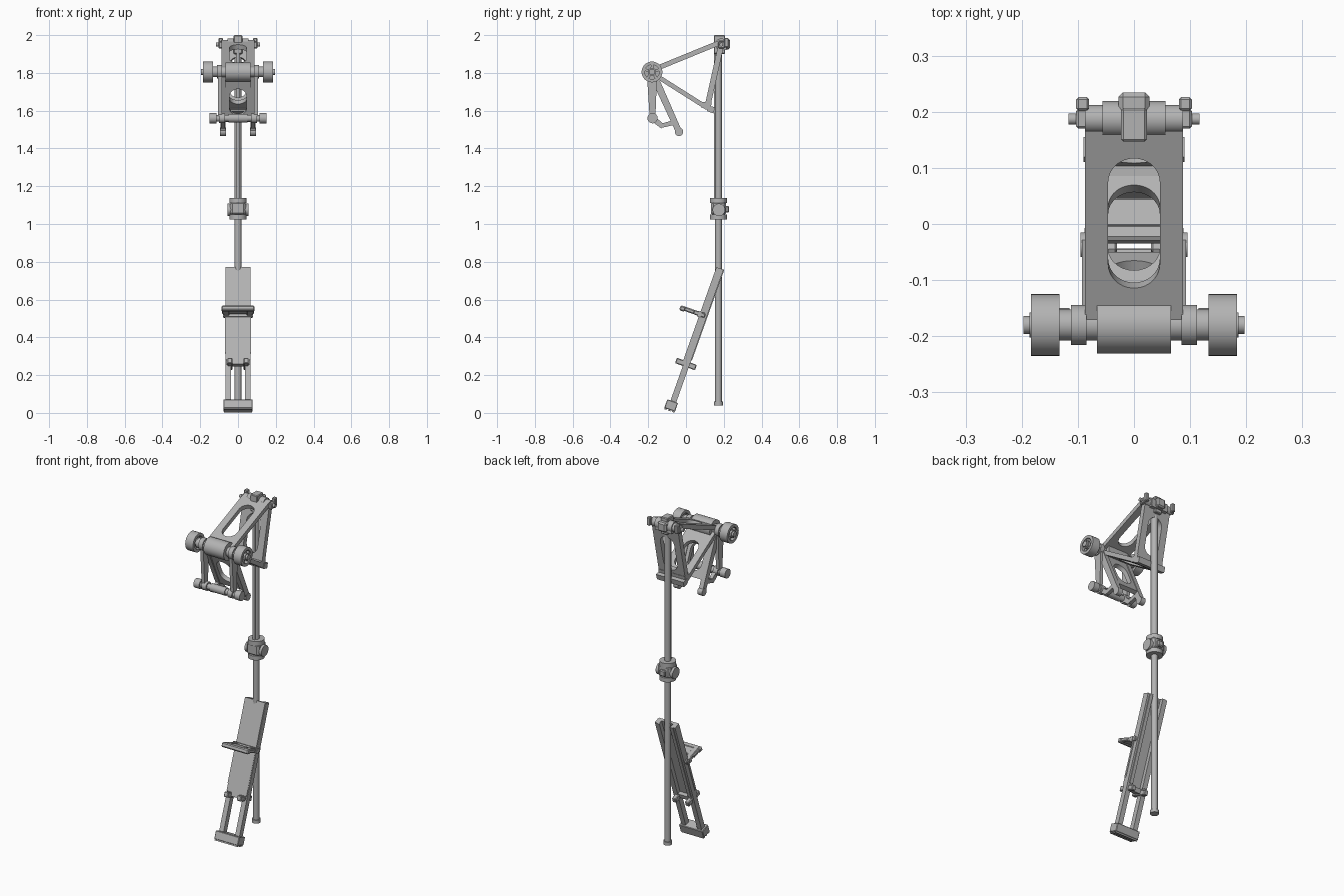
import bpy, bmesh, math
from mathutils import Matrix, Vector

cube = bpy.data.objects.get("Cube")
if cube:
    bpy.data.objects.remove(cube)

grey = bpy.data.materials.new("plain_grey")
grey.use_nodes = True
tone = (0.45, 0.45, 0.45, 1)
grey.diffuse_color = tone
grey.node_tree.nodes["Principled BSDF"].inputs["Base Color"].default_value = tone
parts = []


def finish(name, bm, matrix=Matrix()):
    bmesh.ops.recalc_face_normals(bm, faces=bm.faces)
    bm.transform(matrix)
    mesh = bpy.data.meshes.new(name)
    bm.to_mesh(mesh)
    bm.free()
    mesh.materials.append(grey)
    obj = bpy.data.objects.new(name, mesh)
    bpy.context.collection.objects.link(obj)
    parts.append(obj)
    return obj


def frame(p, q):
    """Local space: x stays sideways, y runs from p to q (given as y, z), z is the normal."""
    a, b = Vector((0, *p)), Vector((0, *q))
    d = (b - a).normalized()
    x = Vector((1, 0, 0))
    m = Matrix((x, d, x.cross(d))).transposed().to_4x4()
    m.translation = a
    return m, (b - a).length


def box(name, xs, ys, zs, matrix=Matrix(), bevel=0.0):
    bm = bmesh.new()
    bmesh.ops.create_cube(bm, size=1)
    for v in bm.verts:
        v.co = [(r[0] + r[1]) / 2 + c * (r[1] - r[0]) for c, r in zip(v.co, (xs, ys, zs))]
    if bevel:
        bmesh.ops.bevel(bm, geom=bm.edges[:], offset=bevel, segments=1, affect='EDGES')
    return finish(name, bm, matrix)


def bar(name, p, q, xs, w0, w1):
    """Tapering bar between two side-plane points."""
    m, length = frame(p, q)
    bm = bmesh.new()
    bmesh.ops.create_cube(bm, size=1)
    for v in bm.verts:
        w = w1 if v.co.y > 0 else w0
        v.co = (xs[0] if v.co.x < 0 else xs[1], length if v.co.y > 0 else 0, v.co.z * w)
    return finish(name, bm, m)


def rod(name, xs, c, r, hole=0.0, seg=32):
    """Cylinder or ring along x, centred on c (y, z)."""
    bm = bmesh.new()
    rings = [(r, xs[0]), (r, xs[1])] + ([(hole, xs[1]), (hole, xs[0])] if hole else [])
    loops = [[bm.verts.new((x, c[0] + k * math.cos(math.tau * i / seg),
                            c[1] + k * math.sin(math.tau * i / seg)))
              for i in range(seg)] for k, x in rings]
    pairs = list(zip(loops, loops[1:] + loops[:1])) if hole else [(loops[0], loops[1])]
    for a, b in pairs:
        for i in range(seg):
            j = (i + 1) % seg
            bm.faces.new((a[i], a[j], b[j], b[i]))
    if not hole:
        bm.faces.new(loops[0])
        bm.faces.new(loops[1])
    return finish(name, bm)


def post(name, zs, r, y, x=0, r2=None, seg=24):
    bm = bmesh.new()
    bmesh.ops.create_cone(bm, cap_ends=True, segments=seg, radius1=r,
                          radius2=r if r2 is None else r2, depth=zs[1] - zs[0])
    return finish(name, bm, Matrix.Translation((x, y, sum(zs) / 2)))


def slotted_plate(name, p, q, half, thick, slot, slot_half):
    """Plate from p to q with a round-ended slot between two distances along it."""
    m, length = frame(p, q)
    bm = bmesh.new()
    outer = [(-half, 0), (half, 0), (half, length), (-half, length)]
    n = 14
    inner = []
    for end, start in ((slot[1] - slot_half, 0), (slot[0] + slot_half, math.pi)):
        inner += [(slot_half * math.cos(start + math.pi * i / n),
                   end + slot_half * math.sin(start + math.pi * i / n)) for i in range(n + 1)]
    edges = []
    for loop in (outer, inner):
        vs = [bm.verts.new((u, v, -thick / 2)) for u, v in loop]
        edges += [bm.edges.new((a, b)) for a, b in zip(vs, vs[1:] + vs[:1])]
    bmesh.ops.triangle_fill(bm, edges=edges, use_beauty=True)
    new = bmesh.ops.extrude_face_region(bm, geom=bm.faces[:])["geom"]
    bmesh.ops.translate(bm, vec=(0, 0, thick), verts=[g for g in new if isinstance(g, bmesh.types.BMVert)])
    return finish(name, bm, m)


# Key pivots in the side plane (y, z)
axle, head, low = (-0.18, 1.805), (0.187, 1.95), (0.112, 1.615)
grip, toe = (-0.177, 1.56), (-0.037, 1.488)
pole_y = 0.172

# Main pole with foot and front rail
post("lower_pole", (0.05, 1.05), 0.018, pole_y)
post("pole_foot", (0.04, 0.06), 0.024, pole_y)
post("upper_pole", (1.1, 1.93), 0.018, pole_y)
box("pole_rail", (-0.008, 0.008), (0.147, 0.165), (1.1, 1.92))

# Pole joint
box("joint_body", (-0.042, 0.042), (0.133, 0.213), (1.045, 1.12), bevel=0.012)
post("joint_lower_collar", (1.025, 1.05), 0.046, pole_y)
post("joint_upper_collar", (1.11, 1.137), 0.046, pole_y)
rod("joint_side_knob", (-0.056, 0.056), (0.174, 1.075), 0.033)
box("joint_rear_lug", (-0.018, 0.018), (0.2, 0.228), (1.06, 1.095), bevel=0.005)

# Head at the top of the pole
box("head_block", (-0.023, 0.023), (0.147, 0.207), (1.9, 2.0), bevel=0.004)
box("head_rear_boss", (-0.028, 0.028), (0.195, 0.234), (1.925, 1.98), bevel=0.008)
box("head_flange", (-0.055, 0.055), (0.19, 0.215), (1.92, 1.965))
rod("head_barrel", (-0.056, 0.056), head, 0.032)
rod("head_sleeve", (-0.087, 0.087), head, 0.025)
rod("head_pin", (-0.117, 0.117), head, 0.01)

# Triangular carriage of three slotted plates
slotted_plate("carriage_top_plate", (-0.165, 1.82), (0.17, 1.957), 0.087, 0.026, (0.06, 0.31), 0.046)
slotted_plate("carriage_bottom_plate", (-0.165, 1.79), low, 0.087, 0.024, (0.09, 0.27), 0.046)
slotted_plate("carriage_rear_plate", (0.182, 1.93), low, 0.087, 0.03, (0.05, 0.27), 0.046)
bar("carriage_corner", (0.083, 1.632), (0.132, 1.622), (-0.087, 0.087), 0.028, 0.045)
bar("carriage_foot", (0.115, 1.612), (0.15, 1.602), (-0.09, 0.09), 0.03, 0.034)

# Axle with central roller
rod("axle_roller", (-0.066, 0.066), axle, 0.051)
rod("axle_sleeve", (-0.135, 0.135), axle, 0.028)
rod("axle_pin", (-0.197, 0.197), axle, 0.016)

# Lower swing frame
slotted_plate("swing_plate", (-0.165, 1.775), (-0.062, 1.545), 0.088, 0.026, (0.06, 0.215), 0.046)
rod("grip_bar", (-0.14, 0.14), grip, 0.018)
rod("grip_centre", (-0.05, 0.05), grip, 0.023)

for side, word in ((1, "left"), (-1, "right")):
    def span(a, b):
        return tuple(sorted((a * side, b * side)))

    # Wheels: rim, hub, spokes and backing web
    rod(word + "_wheel_rim", span(0.133, 0.184), axle, 0.055, 0.038)
    rod(word + "_wheel_hub", span(0.135, 0.186), axle, 0.022)
    rod(word + "_wheel_web", span(0.15, 0.158), axle, 0.04)
    for k in range(5):
        t = math.tau * k / 5 + 0.3
        tip = (axle[0] + 0.04 * math.cos(t), axle[1] + 0.04 * math.sin(t))
        bar(f"{word}_wheel_spoke_{k}", axle, tip, span(0.15, 0.178), 0.014, 0.014)

    # Swing frame arms, toes and links
    rod(word + "_arm_hub", span(0.085, 0.112), axle, 0.036)
    bar(word + "_front_arm", axle, grip, span(0.085, 0.105), 0.055, 0.03)
    bar(word + "_rear_arm", axle, toe, span(0.066, 0.093), 0.04, 0.032)
    rod(word + "_toe", span(0.064, 0.095), toe, 0.022)
    bar(word + "_link", grip, (-0.122, 1.515), span(0.068, 0.09), 0.03, 0.026)
    bar(word + "_link_rear", (-0.13, 1.52), (-0.055, 1.54), span(0.068, 0.09), 0.022, 0.026)
    rod(word + "_grip_end", span(0.115, 0.152), grip, 0.027)
    rod(word + "_grip_collar", span(0.07, 0.1), grip, 0.026)

    # Head hooks
    box(word + "_hook", span(0.08, 0.103), (0.17, 0.205), (1.93, 1.965), bevel=0.004)
    box(word + "_hook_tip", span(0.08, 0.103), (0.202, 0.226), (1.935, 1.985), bevel=0.004)

# Slanted leg: sideways, along the leg, outward to the front
leg, leg_length = frame((-0.082, 0.03), (0.18, 0.765))
box("leg_panel", (-0.066, 0.066), (0.26, leg_length), (0.004, 0.02), leg)
box("leg_panel_lower", (-0.07, 0.07), (0.3, 0.52), (0.006, 0.018), leg)
box("leg_foot", (-0.078, 0.078), (-0.014, 0.034), (-0.03, 0.03), leg, 0.003)
for k in range(3):
    z = -0.022 + 0.022 * k
    box(f"leg_foot_tread_{k}", (-0.074, 0.074), (-0.021, -0.01), (z - 0.006, z + 0.006), leg)
for side, word in ((1, "left"), (-1, "right")):
    def span(a, b):
        return tuple(sorted((a * side, b * side)))
    box(word + "_leg_rail", span(0.038, 0.067), (0.0, leg_length), (-0.02, 0.012), leg)
    box(word + "_leg_rail_cap", span(0.034, 0.055), (0.27, leg_length), (-0.024, -0.016), leg)
    box(word + "_leg_peg", span(0.03, 0.056), (0.228, 0.258), (-0.056, 0.056), leg, 0.004)
    box(word + "_step_arm", span(0.045, 0.078), (0.505, 0.528), (-0.01, 0.12), leg, 0.004)
    rod(word + "_leg_pivot", span(0.05, 0.075), (0.09, 0.52), 0.014)
box("leg_cross_brace", (-0.06, 0.06), (0.236, 0.262), (-0.018, 0.02), leg)
box("step_tread", (-0.085, 0.085), (0.506, 0.526), (0.05, 0.105), leg, 0.004)
box("step_lip", (-0.088, 0.088), (0.5, 0.527), (0.1, 0.13), leg, 0.006)
box("step_root", (-0.08, 0.08), (0.5, 0.53), (0.01, 0.03), leg)

# Smooth the round parts, keep hard edges
bpy.ops.object.select_all(action='DESELECT')
for obj in parts:
    obj.select_set(True)
bpy.context.view_layer.objects.active = parts[0]
bpy.ops.object.shade_smooth_by_angle(angle=math.radians(30))
